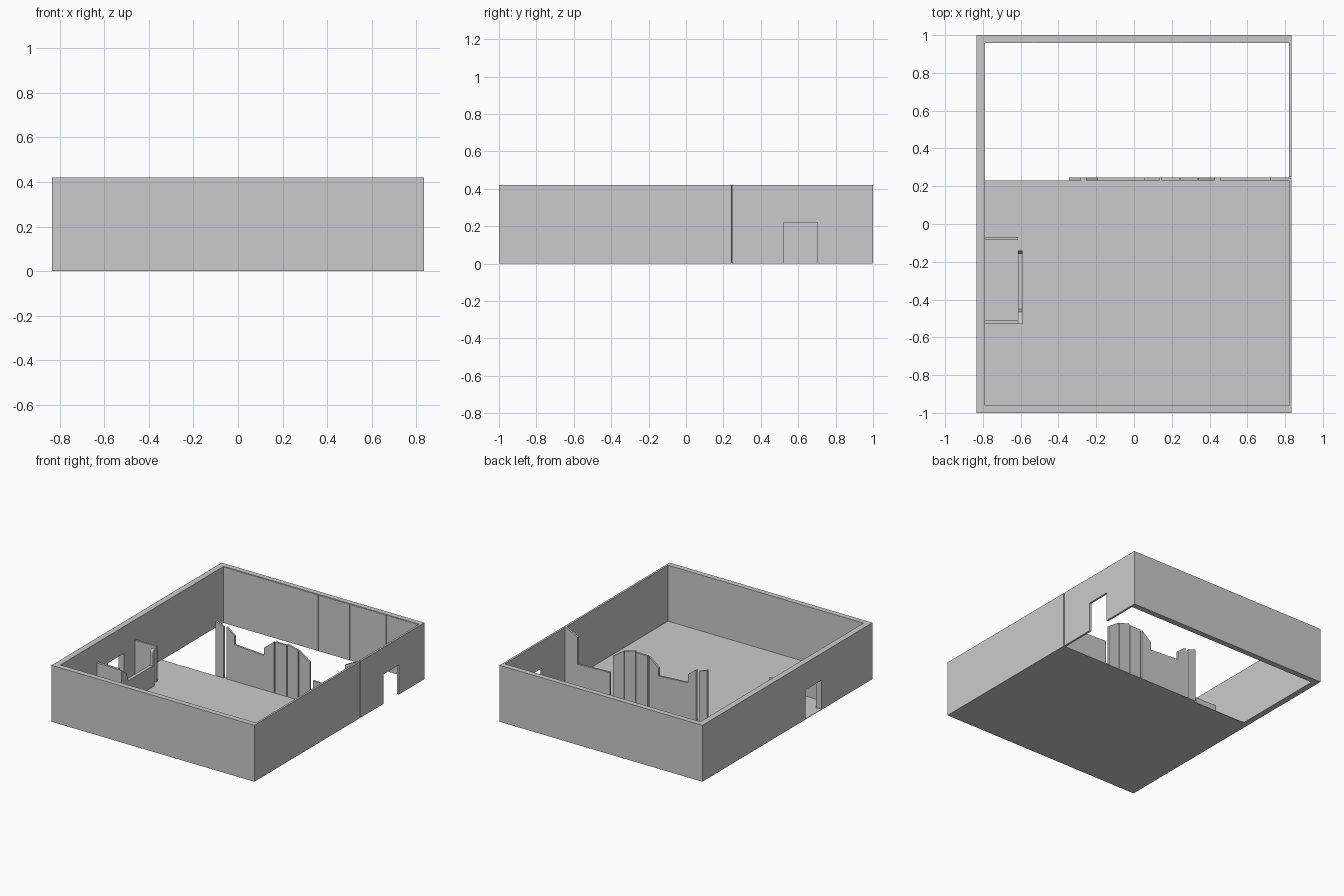
import bpy, bmesh

if "Cube" in bpy.data.objects:
    bpy.data.objects.remove(bpy.data.objects["Cube"])

grey = bpy.data.materials.new("plaster_grey")
grey.diffuse_color = (0.6, 0.6, 0.6, 1)
grey.use_nodes = True
grey.node_tree.nodes["Principled BSDF"].inputs["Base Color"].default_value = grey.diffuse_color


def finish(name, bm):
    bmesh.ops.recalc_face_normals(bm, faces=bm.faces)
    me = bpy.data.meshes.new(name)
    bm.to_mesh(me)
    bm.free()
    me.materials.append(grey)
    ob = bpy.data.objects.new(name, me)
    bpy.context.collection.objects.link(ob)
    return ob


def slab(name, axis, profile, a, b):
    """Extrude a 2D profile along an axis from a to b."""
    place = {'x': lambda p, d: (d, p[0], p[1]),
             'y': lambda p, d: (p[0], d, p[1]),
             'z': lambda p, d: (p[0], p[1], d)}[axis]
    bm = bmesh.new()
    face = bm.faces.new([bm.verts.new(place(p, a)) for p in profile])
    ext = bmesh.ops.extrude_face_region(bm, geom=[face])
    for v in ext['geom']:
        if isinstance(v, bmesh.types.BMVert):
            v.co['xyz'.index(axis)] = b
    return finish(name, bm)


def wall_with_door(name, y0, y1, d0, d1, dh, xa, xb):
    slab(name, 'x', [(y0, 0), (d0, 0), (d0, dh), (d1, dh), (d1, 0),
                     (y1, 0), (y1, H), (y0, H)], xa, xb)


def rect(a0, a1, b0, b1):
    return [(a0, b0), (a1, b0), (a1, b1), (a0, b1)]


H = 0.42

# outer walls
slab("front_wall", 'y', rect(-0.835, 0.835, 0, H), -1, -0.96)
slab("back_wall", 'y', rect(-0.835, 0.835, 0, H), 0.96, 1)
wall_with_door("left_wall", -0.96, 0.96, -0.40, -0.21, 0.22, -0.835, -0.79)
slab("right_wall_front", 'x', rect(-0.96, 0.243, 0, H), 0.82, 0.835)
wall_with_door("right_wall_back", 0.249, 0.96, 0.52, 0.70, 0.22, 0.82, 0.835)

# floor covers the front room only, with a small step at the partition
slab("floor", 'z', [(-0.835, -1), (0.835, -1), (0.835, 0.245), (-0.345, 0.245),
                    (-0.345, 0.23), (-0.835, 0.23)], 0, 0.004)

# broken partition: x start, x end, height at start, height at end
pieces = [(-0.345, -0.28, 0.41, 0.385), (-0.255, -0.19, 0.39, 0.34),
          (-0.19, 0.055, 0.275, 0.26), (0.055, 0.135, 0.32, 0.385),
          (0.145, 0.24, 0.385, 0.385), (0.245, 0.335, 0.395, 0.37),
          (0.34, 0.43, 0.37, 0.31), (0.455, 0.72, 0.18, 0.17),
          (0.72, 0.82, 0.37, 0.42)]
for i, (x0, x1, h0, h1) in enumerate(pieces):
    slab(f"partition_panel_{i}", 'y',
         [(x0, 0.004), (x1, 0.004), (x1, h1), (x0, h0)], 0.23, 0.245)

# entry booth around the left doorway
for name, y0, y1 in (("booth_front_wall", -0.53, -0.512),
                     ("booth_back_wall", -0.085, -0.07)):
    slab(name, 'y', rect(-0.80, -0.615, 0.004, 0.27), y0, y1)
slab("booth_side_wall", 'x',
     [(-0.53, 0.004), (-0.14, 0.004), (-0.14, 0.28), (-0.155, 0.26),
      (-0.16, 0.16), (-0.45, 0.16), (-0.465, 0.22), (-0.53, 0.27)],
     -0.615, -0.59)

# thin lining panels on the inside of the back wall
edges = [-0.79, -0.53, -0.27, -0.01, 0.25, 0.55, 0.82]
for i, (x0, x1) in enumerate(zip(edges, edges[1:])):
    slab(f"back_lining_{i}", 'y', rect(x0 + 0.001, x1 - 0.001, 0, H - 0.004),
         0.957, 0.961)
